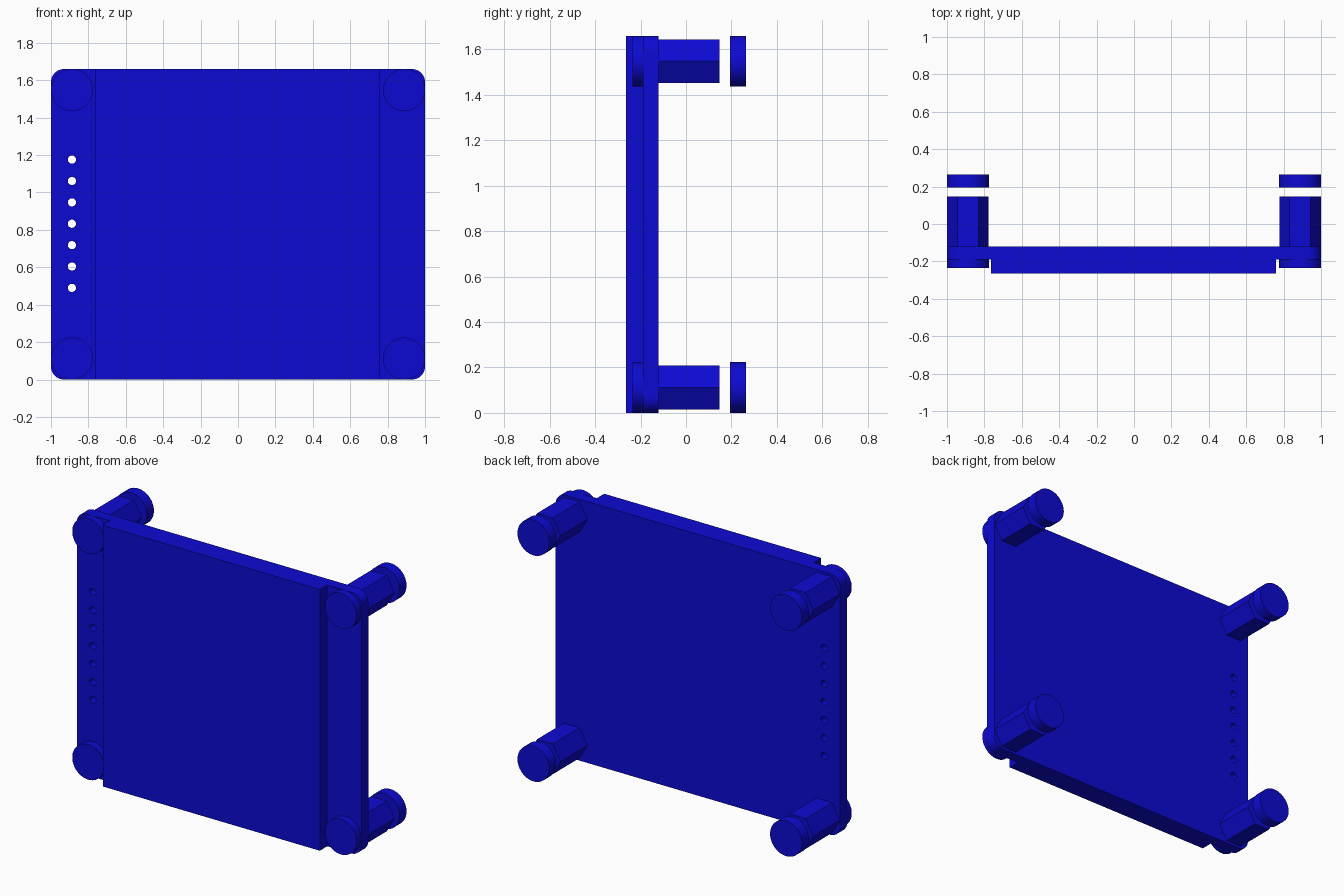
import bpy
import math
from mathutils import Matrix

cube = bpy.data.objects.get("Cube")
if cube:
    bpy.data.objects.remove(cube, do_unlink=True)

blue = bpy.data.materials.new("blue")
blue.use_nodes = True
colour = (0.004, 0.003, 0.65, 1.0)
blue.diffuse_color = colour
blue.node_tree.nodes["Principled BSDF"].inputs["Base Color"].default_value = colour

W, H = 1.0, 1.66                       # half width, height
CX, CZ = 0.888, (0.112, H - 0.112)     # screw centres
R = 0.112


def finish(obj, name):
    obj.name = obj.data.name = name
    obj.data.materials.clear()
    obj.data.materials.append(blue)
    return obj


def smooth(obj):
    bpy.ops.object.select_all(action="DESELECT")
    obj.select_set(True)
    bpy.context.view_layer.objects.active = obj
    bpy.ops.object.shade_smooth_by_angle(angle=math.radians(30))


def cylinder(name, x, z, y0, y1, radius, sides):
    """Prism along y, with one corner pointing to +x."""
    bpy.ops.mesh.primitive_cylinder_add(vertices=sides, radius=radius, depth=y1 - y0)
    obj = bpy.context.object
    turn = Matrix.Rotation(math.radians(90), 4, "X") @ Matrix.Rotation(math.radians(90), 4, "Z")
    obj.data.transform(turn)
    obj.location = (x, (y0 + y1) / 2, z)
    finish(obj, name)
    if sides > 8:
        smooth(obj)
    return obj


def arc(cx, cy, r, start, end, steps):
    return [(cx + r * math.cos(math.radians(start + (end - start) * i / steps)),
             cy + r * math.sin(math.radians(start + (end - start) * i / steps)))
            for i in range(steps + 1)]


def add_loop(curve, pts):
    spline = curve.splines.new("POLY")
    spline.points.add(len(pts) - 1)
    for point, (x, y) in zip(spline.points, pts):
        point.co = (x, y, 0, 1)
    spline.use_cyclic_u = True


# Back board: rounded outline with a column of seven pin holes
curve = bpy.data.curves.new("board", "CURVE")
curve.dimensions = "2D"
curve.fill_mode = "BOTH"
curve.extrude = 0.035
cr = 0.07
outline = []
for cx, cz, a in ((W - cr, H - cr, 0), (cr - W, H - cr, 90), (cr - W, cr, 180), (W - cr, cr, 270)):
    outline += arc(cx, cz, cr, a, a + 90, 10)
add_loop(curve, outline)
for i in range(7):
    add_loop(curve, arc(-CX, 0.49 + i * 0.1143, 0.022, 0, 360, 24)[:-1])
board = bpy.data.objects.new("board", curve)
bpy.context.collection.objects.link(board)
board.rotation_euler.x = math.radians(90)
board.location.y = -0.155
bpy.ops.object.select_all(action="DESELECT")
board.select_set(True)
bpy.context.view_layer.objects.active = board
bpy.ops.object.convert(target="MESH")
board = finish(bpy.context.object, "board")
smooth(board)

# Front display panel
bpy.ops.mesh.primitive_cube_add(size=1)
panel = finish(bpy.context.object, "front_panel")
panel.data.transform(Matrix.Diagonal((1.525, 0.075, H, 1)))
panel.location = (-0.0025, -0.2265, H / 2)

# Corner hardware: front screw head, hexagonal standoff, rear screw head
for side, x in (("right", -CX), ("left", CX)):
    for level, z in zip(("lower", "upper"), CZ):
        tag = f"{level}_{side}"
        cylinder(f"front_screw_{tag}", x, z, -0.236, -0.19, R, 48)
        cylinder(f"standoff_{tag}", x, z, -0.12, 0.147, 0.111, 6)
        cylinder(f"rear_screw_{tag}", x, z, 0.194, 0.264, R, 48)
